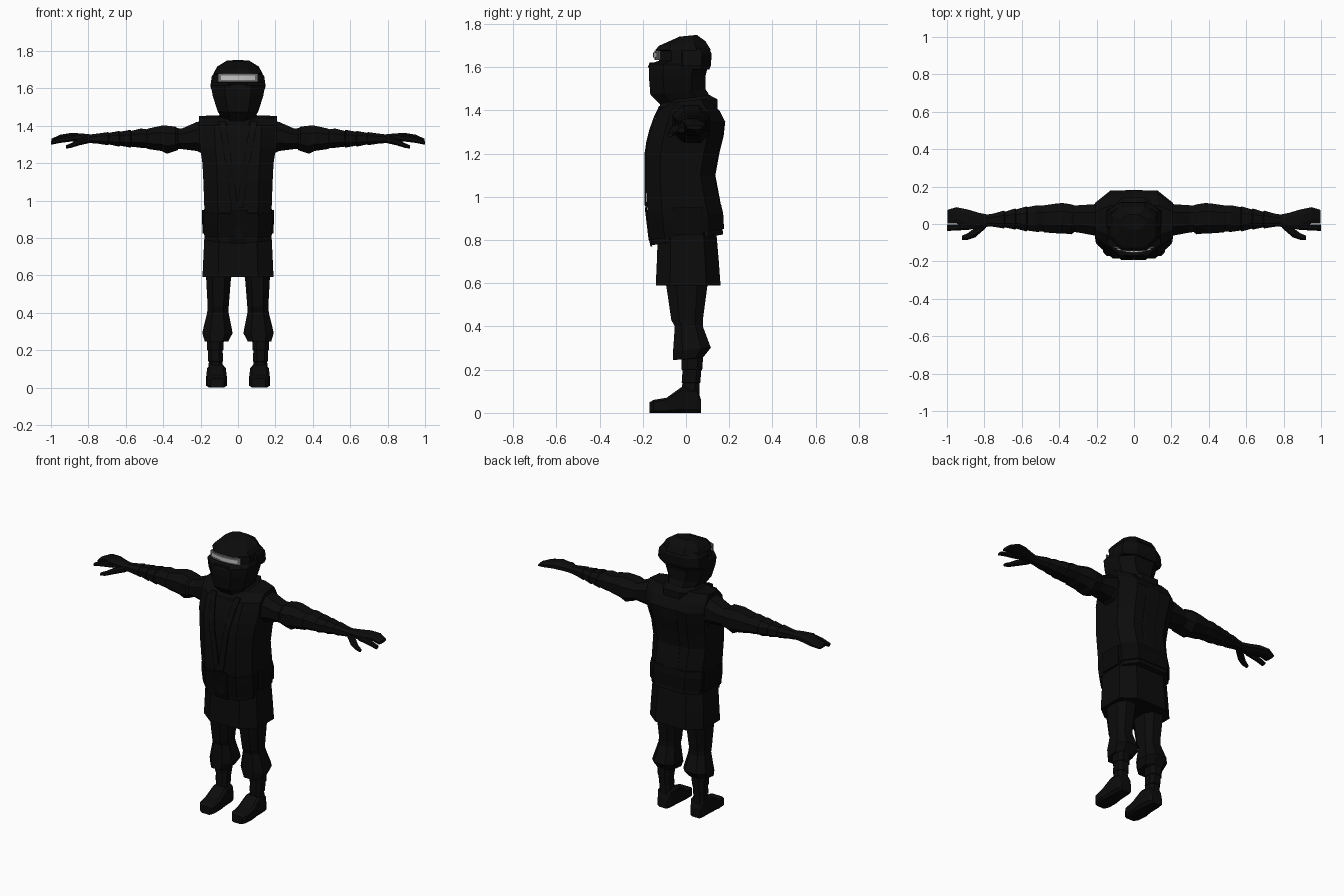
import bpy, bmesh, math
from mathutils import Vector


def material(name, v):
    m = bpy.data.materials.new(name)
    m.diffuse_color = (v, v, v, 1)
    return m


CLOTH = material("black cloth", 0.0035)
BELT = material("belt black", 0.0025)
EYE = material("eye light grey", 0.55)
EDGE = material("eye edge grey", 0.16)


def finish(name, bm, mat, mirror=False):
    bmesh.ops.recalc_face_normals(bm, faces=bm.faces)
    me = bpy.data.meshes.new(name)
    bm.to_mesh(me)
    bm.free()
    me.materials.append(mat)
    ob = bpy.data.objects.new(name, me)
    bpy.context.collection.objects.link(ob)
    if mirror:
        ob.modifiers.new("mirror", 'MIRROR').use_clip = False
    return ob


def octagon(a0, a1, b0, b1, cut):
    """Chamfered rectangle in two axes; cut is the corner fraction."""
    ca, cb = (a1 - a0) * cut, (b1 - b0) * cut
    return [(a0 + ca, b0), (a1 - ca, b0), (a1, b0 + cb), (a1, b1 - cb),
            (a1 - ca, b1), (a0 + ca, b1), (a0, b1 - cb), (a0, b0 + cb)]


def loft(name, rings, mat, mirror=False):
    """Skin a stack of equal rings of 3D points and cap both ends."""
    bm = bmesh.new()
    loops = [[bm.verts.new(p) for p in r] for r in rings]
    n = len(loops[0])
    for a, b in zip(loops, loops[1:]):
        for i in range(n):
            bm.faces.new((a[i], a[(i + 1) % n], b[(i + 1) % n], b[i]))
    bm.faces.new(loops[0])
    bm.faces.new(loops[-1])
    return finish(name, bm, mat, mirror)


def upright(name, rows, mat, cut=0.25, mirror=False):
    """rows: z, x0, x1, y0, y1, rise of z per unit of y"""
    return loft(name, [[(x, y, z + t * y) for x, y in octagon(x0, x1, y0, y1, cut)]
                       for z, x0, x1, y0, y1, t in rows], mat, mirror)


def sideways(name, rows, mat, cut=0.27):
    """rows: x, y0, y1, z0, z1"""
    return loft(name, [[(x, y, z) for y, z in octagon(y0, y1, z0, z1, cut)]
                       for x, y0, y1, z0, z1 in rows], mat, True)


# Head: wrapped mask below, recessed eye slit, hood above
upright("head", [
    (1.40, -0.09, 0.09, -0.11, 0.13, 0.1), (1.44, -0.085, 0.085, -0.12, 0.12, 0.1),
    (1.49, -0.11, 0.11, -0.165, 0.09, 0.1), (1.56, -0.135, 0.135, -0.172, 0.09, 0),
    (1.615, -0.145, 0.145, -0.172, 0.105, 0), (1.63, -0.135, 0.135, -0.125, 0.105, 0),
    (1.675, -0.13, 0.13, -0.125, 0.11, 0), (1.68, -0.13, 0.13, -0.142, 0.115, 0),
    (1.712, -0.112, 0.112, -0.125, 0.09, 0.1), (1.745, -0.06, 0.06, -0.03, 0.05, 0.1)], CLOTH)
# Hood band round the sides and back of the head
upright("hood_band", [
    (1.59, -0.14, 0.14, -0.06, 0.108, 0), (1.61, -0.148, 0.148, -0.06, 0.116, 0),
    (1.665, -0.14, 0.14, -0.06, 0.118, 0), (1.69, -0.12, 0.12, -0.06, 0.105, 0)], CLOTH)
# Mask seam across the nose
upright("mask_fold", [(1.60, -0.06, 0.06, -0.177, -0.15, 0),
                      (1.622, -0.05, 0.05, -0.168, -0.15, 0)], CLOTH)


# Bent plate across the eye slit
def eye_plate(name, half, z0, z1, front, mat):
    bm = bmesh.new()
    cols = []
    for i in range(7):
        x = half * (i / 3 - 1)
        y = front + 1.8 * x * x
        cols.append((bm.verts.new((x, y, z0)), bm.verts.new((x, y, z1))))
    for a, b in zip(cols, cols[1:]):
        bm.faces.new((a[0], b[0], b[1], a[1]))
    ob = finish(name, bm, mat)
    s = ob.modifiers.new("thickness", 'SOLIDIFY')
    s.thickness, s.offset = 0.008, 0


eye_plate("eye_surround", 0.105, 1.633, 1.678, -0.142, EDGE)
eye_plate("eye_band", 0.09, 1.645, 1.668, -0.148, EYE)

# Collar scarf
upright("collar", [(1.38, -0.11, 0.11, -0.135, 0.145, 0.15), (1.43, -0.12, 0.12, -0.13, 0.145, 0.15),
                   (1.46, -0.09, 0.09, -0.10, 0.11, 0.1)], CLOTH)

# Jacket body
upright("jacket", [
    (0.80, -0.172, 0.172, -0.16, 0.172, 0.15), (0.97, -0.18, 0.18, -0.18, 0.155, 0.08),
    (1.10, -0.185, 0.185, -0.184, 0.13, 0), (1.20, -0.19, 0.19, -0.184, 0.148, 0),
    (1.28, -0.203, 0.203, -0.172, 0.168, 0), (1.35, -0.207, 0.207, -0.148, 0.18, 0),
    (1.40, -0.208, 0.208, -0.128, 0.155, 0), (1.445, -0.208, 0.208, -0.06, 0.10, 0.1)], CLOTH, 0.2)

# Skirt of the tunic
upright("skirt", [(0.59, -0.19, 0.19, -0.14, 0.16, 0), (0.70, -0.185, 0.185, -0.135, 0.152, 0),
                  (0.84, -0.178, 0.178, -0.13, 0.14, 0)], CLOTH, 0.22)

# Belt and hip pouches
upright("belt", [(0.825, -0.18, 0.18, -0.168, 0.176, 0.15), (0.90, -0.185, 0.185, -0.176, 0.172, 0.15),
                 (0.95, -0.18, 0.18, -0.182, 0.162, 0.1)], BELT, 0.2)
upright("hip_pouch", [(0.825, 0.15, 0.19, -0.06, 0.08, 0), (0.95, 0.15, 0.193, -0.06, 0.08, 0)],
        BELT, 0.1, True)


def front_y(z):
    """Depth of the jacket front at a height."""
    pts = [(0.75, -0.15), (0.80, -0.165), (0.95, -0.183), (1.20, -0.184), (1.28, -0.172),
           (1.35, -0.148), (1.40, -0.13), (1.46, -0.09)]
    for (za, ya), (zb, yb) in zip(pts, pts[1:]):
        if z <= zb:
            return ya + (yb - ya) * (z - za) / (zb - za)
    return pts[-1][1]


def front_strip(name, path, width, mat):
    """Thin cloth plate that follows the jacket front along x, z points."""
    bm = bmesh.new()
    rows = []
    for (xa, za), (xb, zb) in zip(path, path[1:]):
        for k in range(4):
            rows.append((xa + (xb - xa) * k / 4, za + (zb - za) * k / 4))
    rows.append(path[-1])
    pairs = [[bm.verts.new((x + s * width / 2, front_y(z) - 0.004, z)) for s in (-1, 1)]
             for x, z in rows]
    for a, b in zip(pairs, pairs[1:]):
        bm.faces.new((a[0], a[1], b[1], b[0]))
    s = finish(name, bm, mat).modifiers.new("thickness", 'SOLIDIFY')
    s.thickness, s.offset = 0.008, 0


# Crossed lapels and the hanging jacket point
front_strip("left_lapel", [(0.085, 1.42), (0.045, 1.2), (0.01, 0.96)], 0.035, CLOTH)
front_strip("right_lapel", [(-0.085, 1.42), (-0.05, 1.2), (0.005, 0.80)], 0.035, CLOTH)
front_strip("jacket_point", [(0.005, 0.95), (0.0, 0.77)], 0.09, BELT)
# Back panel down to the belt
loft("back_panel", [[(x, y, z) for x, y in octagon(-0.05, 0.05, d - 0.02, d + 0.006, 0.1)]
                    for z, d in ((0.95, 0.158), (1.10, 0.13), (1.20, 0.148), (1.28, 0.168),
                                 (1.35, 0.176))], CLOTH)

# Arms: upper sleeve, puffed cuff, wrapped forearm
sideways("upper_arm", [
    (0.17, -0.07, 0.11, 1.24, 1.43), (0.22, -0.06, 0.105, 1.265, 1.42),
    (0.30, -0.045, 0.10, 1.275, 1.385), (0.36, -0.04, 0.10, 1.28, 1.39)], CLOTH)
sideways("sleeve_cuff", [
    (0.32, -0.045, 0.10, 1.27, 1.385), (0.335, -0.055, 0.105, 1.265, 1.395),
    (0.38, -0.05, 0.112, 1.25, 1.40), (0.41, -0.05, 0.11, 1.265, 1.40),
    (0.48, -0.045, 0.10, 1.275, 1.385), (0.50, -0.03, 0.09, 1.285, 1.375)], CLOTH)
sideways("forearm", [
    (0.48, -0.04, 0.10, 1.28, 1.38), (0.52, -0.042, 0.10, 1.282, 1.385),
    (0.57, -0.035, 0.09, 1.288, 1.372), (0.575, -0.04, 0.094, 1.283, 1.378),
    (0.63, -0.025, 0.078, 1.293, 1.368), (0.635, -0.03, 0.083, 1.288, 1.372),
    (0.69, -0.018, 0.066, 1.30, 1.362), (0.695, -0.024, 0.072, 1.296, 1.366),
    (0.75, -0.015, 0.056, 1.304, 1.358), (0.80, -0.01, 0.048, 1.308, 1.352)], CLOTH)

# Hand: palm with joined fingers, index finger, thumb
sideways("palm", [
    (0.77, -0.012, 0.048, 1.308, 1.352), (0.83, -0.025, 0.06, 1.312, 1.358),
    (0.89, -0.028, 0.078, 1.318, 1.362), (0.95, 0.003, 0.09, 1.318, 1.352),
    (0.998, 0.003, 0.075, 1.312, 1.33)], CLOTH)
sideways("index_finger", [(0.87, -0.03, 0.0, 1.318, 1.352), (0.95, -0.035, -0.002, 1.308, 1.338),
                          (1.0, -0.037, -0.004, 1.298, 1.318)], CLOTH)
sideways("thumb", [(0.79, -0.02, 0.015, 1.308, 1.345), (0.85, -0.072, -0.02, 1.295, 1.33),
                   (0.89, -0.085, -0.05, 1.282, 1.308), (0.92, -0.085, -0.062, 1.277, 1.295)], CLOTH)

# Legs: trousers gathered below the knee, shin wraps, boots
upright("trouser_leg", [
    (0.66, 0.02, 0.17, -0.105, 0.11, 0), (0.58, 0.038, 0.17, -0.09, 0.098, 0),
    (0.43, 0.05, 0.162, -0.068, 0.078, 0), (0.40, 0.05, 0.165, -0.052, 0.078, 0),
    (0.29, 0.03, 0.19, -0.06, 0.115, 0.1), (0.25, 0.052, 0.178, -0.06, 0.08, 0.1),
    (0.25, 0.085, 0.16, -0.02, 0.07, 0)], CLOTH, 0.25, True)
upright("shin_wrap", [
    (0.27, 0.075, 0.168, -0.022, 0.08, 0), (0.20, 0.078, 0.165, -0.02, 0.075, 0),
    (0.198, 0.082, 0.161, -0.016, 0.071, 0), (0.14, 0.08, 0.16, -0.02, 0.066, 0),
    (0.138, 0.084, 0.156, -0.017, 0.062, 0), (0.08, 0.075, 0.16, -0.02, 0.062, 0)],
    CLOTH, 0.25, True)
loft("boot", [[(x, y, z) for x, z in octagon(x0, x1, 0, top, 0.14)]
              for y, x0, x1, top in ((-0.17, 0.075, 0.148, 0.048), (-0.15, 0.062, 0.165, 0.06),
                                     (-0.09, 0.06, 0.17, 0.07), (-0.02, 0.065, 0.165, 0.12),
                                     (0.05, 0.07, 0.162, 0.115), (0.07, 0.082, 0.152, 0.06))],
     CLOTH, True)
